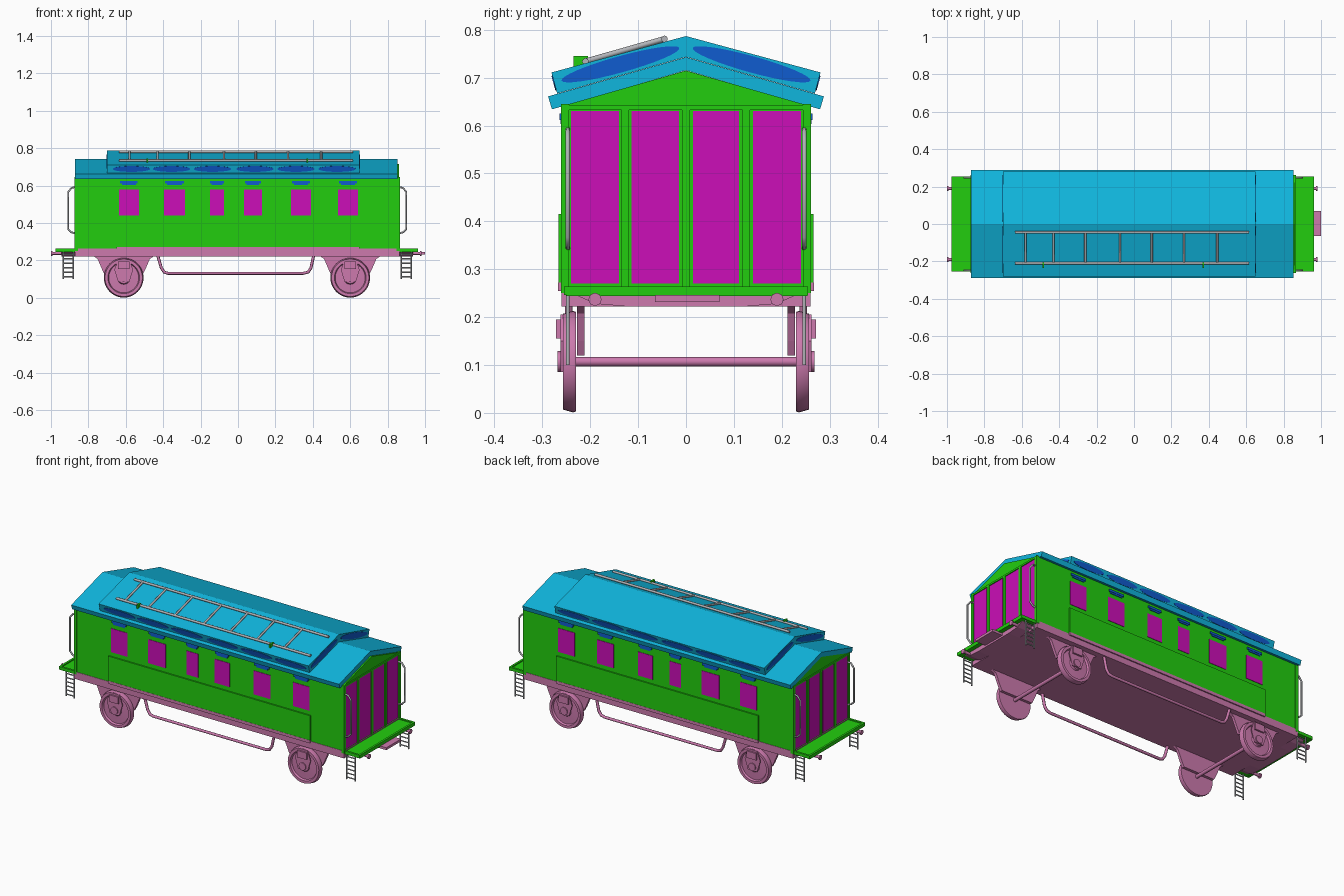
import bpy, bmesh, math
from mathutils import Vector as V

if "Cube" in bpy.data.objects:
    bpy.data.objects.remove(bpy.data.objects["Cube"])


def material(name, r, g, b):
    m = bpy.data.materials.new(name)
    lin = [(c / 255 / 12.92) if c < 11 else ((c / 255 + 0.055) / 1.055) ** 2.4 for c in (r, g, b)]
    m.diffuse_color = (*lin, 1)
    m.use_nodes = True
    m.node_tree.nodes["Principled BSDF"].inputs["Base Color"].default_value = m.diffuse_color
    return m


GREEN = material("green", 34, 206, 14)
CYAN = material("cyan", 16, 182, 222)
BLUE = material("blue", 16, 92, 208)
MAGENTA = material("magenta", 204, 14, 184)
PINK = material("pink", 205, 122, 174)
GREY = material("grey", 178, 180, 184)


def finish(name, bm, mat, smooth=False):
    bmesh.ops.recalc_face_normals(bm, faces=bm.faces)
    me = bpy.data.meshes.new(name)
    bm.to_mesh(me)
    bm.free()
    me.materials.append(mat)
    ob = bpy.data.objects.new(name, me)
    bpy.context.collection.objects.link(ob)
    if smooth:
        bpy.context.view_layer.objects.active = ob
        ob.select_set(True)
        bpy.ops.object.shade_smooth_by_angle(angle=math.radians(35))
        ob.select_set(False)
    return ob


def prism(name, pts, vec, mat, smooth=False):
    bm = bmesh.new()
    a = [bm.verts.new(V(p)) for p in pts]
    b = [bm.verts.new(V(p) + V(vec)) for p in pts]
    bm.faces.new(a)
    bm.faces.new(b[::-1])
    for i in range(len(a)):
        j = (i + 1) % len(a)
        bm.faces.new((a[i], a[j], b[j], b[i]))
    return finish(name, bm, mat, smooth)


def box(name, x, y, z, mat):
    pts = [(x[0], y[0], z[0]), (x[1], y[0], z[0]), (x[1], y[1], z[0]), (x[0], y[1], z[0])]
    return prism(name, pts, (0, 0, z[1] - z[0]), mat)


def ellipse(name, c, u, v, vec, mat, n=32):
    pts = [V(c) + V(u) * math.cos(t) + V(v) * math.sin(t)
           for t in (2 * math.pi * i / n for i in range(n))]
    return prism(name, pts, vec, mat, True)


def tube(name, pts, r, mat):
    cu = bpy.data.curves.new(name, 'CURVE')
    cu.dimensions = '3D'
    cu.bevel_depth, cu.bevel_resolution, cu.use_fill_caps = r, 2, True
    sp = cu.splines.new('POLY')
    sp.points.add(len(pts) - 1)
    for p, q in zip(sp.points, pts):
        p.co = (*q, 1)
    cu.materials.append(mat)
    ob = bpy.data.objects.new(name, cu)
    bpy.context.collection.objects.link(ob)


def chevron(name, x0, x1, top, bottom, mat):
    # each side given as (half width, eave z, ridge z)
    (w, e, r), (w2, e2, r2) = top, bottom
    pts = [(-w, e), (0, r), (w, e), (w2, e2), (0, r2), (-w2, e2)]
    prism(name, [(x0, y, z) for y, z in pts], (x1 - x0, 0, 0), mat)


def wheel(name, x, s):
    # lathed wheel: (radius, distance from centre line)
    prof = [(0, .230), (.104, .230), (.106, .236), (.100, .257), (.085, .257),
            (.080, .246), (.035, .248), (.030, .257), (0, .257)]
    bm = bmesh.new()
    vs = [bm.verts.new((x, s * d, .107 + r)) for r, d in prof]
    es = [bm.edges.new(p) for p in zip(vs, vs[1:])]
    bmesh.ops.spin(bm, geom=vs + es, cent=(x, 0, .107), axis=(0, 1, 0),
                   angle=2 * math.pi, steps=40)
    bmesh.ops.remove_doubles(bm, verts=bm.verts, dist=1e-5)
    finish(name, bm, PINK, True)


# Coach body with gabled ends, floor frame and roofs
X0, X1 = -.868, .860
gable = [(-.258, .25), (.258, .25), (.258, .641), (0, .715), (-.258, .641)]
prism("body", [(X0, y, z) for y, z in gable], (X1 - X0, 0, 0), GREEN)
box("underframe", (X0 - .004, X1 + .004), (-.26, .26), (.222, .264), PINK)
chevron("lower_roof", -.872, .852, (.288, .661, .743), (.280, .634, .7155), CYAN)
chevron("upper_roof", -.70, .65, (.281, .711, .787), (.269, .667, .7435), CYAN)

windows = [(-.636, -.53), (-.396, -.283), (-.15, -.075), (.032, .128), (.283, .39), (.535, .642)]
for s in (-1, 1):
    # Side panel, sill, windows and vents
    box("side_panel", (-.65, .65), sorted((s * .25, s * .266)), (.272, .415), GREEN)
    box("side_sill", (-.65, .65), sorted((s * .25, s * .267)), (.255, .272), PINK)
    for a, b in windows:
        m = (a + b) / 2
        h = max(.038, (b - a) / 2 - .006)
        box("window", (a, b), sorted((s * .255, s * .2605)), (.44, .578), MAGENTA)
        box("vent_top", (m - h, m + h), sorted((s * .255, s * .264)), (.612, .625), BLUE)
        box("vent_base", (m - h * .8, m + h * .8), sorted((s * .255, s * .262)), (.603, .612), BLUE)
    # Oval roof lights along the eaves and on the ends of the upper roof
    out = V((0, s * .965, -.263)) * .002
    for x in (-.57, -.355, -.136, .091, .31, .53):
        ellipse("eave_light", (x, s * .275, .689), (.10, 0, 0), (0, s * .0042, .0154), out, BLUE)
    for x, d in ((-.70, -.002), (.65, .002)):
        ellipse("roof_end_light", (x, s * .137, .728), (0, s * .123, -.034),
                (0, s * .0045, .0165), (d, 0, 0), BLUE)

# End walls, platforms, steps and rails
for e, wall, edge in ((-1, X0, -.975), (1, X1, .962)):
    def xs(a, b):
        return sorted((wall + e * a, wall + e * b))
    for a, b in ((-.24, -.14), (-.114, -.015), (.015, .111), (.14, .24)):
        box("end_door", xs(-.01, .003), (a, b), (.27, .631), MAGENTA)
    for y in (-.127, 0, .1255):
        box("door_post", xs(-.01, .006), (y - .008, y + .008), (.262, .638), GREEN)
    box("end_lintel", xs(-.01, .006), (-.25, .25), (.633, .643), GREEN)
    box("platform", sorted((wall, edge)), (-.248, .252), (.246, .258), GREEN)
    box("platform_lip", sorted((edge, edge - e * .012)), (-.25, .254), (.244, .264), GREEN)
    beam = [(-.23, .246), (.23, .246), (.19, .228), (.12, .222), (-.12, .222), (-.19, .228)]
    prism("headstock", [(wall, y, z) for y, z in beam], (e * .075, 0, 0), PINK)
    tip = -1.0 if e < 0 else .98
    for s in (-1, 1):
        box("corner_post", xs(-.012, .006), sorted((s * .244, s * .261)), (.25, .645), GREEN)
        box("platform_rim", sorted((wall, edge)), sorted((s * .243, s * .255)), (.246, .264), GREEN)
        tube("buffer_rod", [(wall, s * .19, .237), (tip, s * .19, .237)], .008, PINK)
        tube("buffer_head", [(tip - e * .008, s * .19, .237), (tip, s * .19, .237)], .014, PINK)
        tube("handrail", [(wall, s * .247, .592), (wall + e * .022, s * .247, .588),
                          (wall + e * .04, s * .247, .565), (wall + e * .04, s * .247, .368),
                          (wall + e * .022, s * .247, .35), (wall, s * .247, .344)], .005, GREY)
        a, b = wall + e * .012, wall + e * .066
        for x in (a, b):
            tube("step_rail", [(x, s * .247, .25), (x, s * .247, .10)], .004, GREY)
        for i in range(6):
            z = .112 + i * .024
            tube("step_rung", [(a, s * .247, z), (b, s * .247, z)], .0035, GREY)
box("coupler", (.92, 1.0), (-.065, .07), (.232, .246), PINK)

# Wheels, axles, axle guards and boxes
for x in (-.611, .60):
    tube("axle", [(x, -.266, .107), (x, .266, .107)], .010, PINK)
    for s in (-1, 1):
        wheel("wheel", x, s)
        half = [(.165, .225), (.140, .208), (.115, .15), (.10, .12)]
        prof = half + [(-dx, z) for dx, z in half[::-1]]
        prism("axle_guard", [(x + dx, s * .212, z) for dx, z in prof], (0, s * .016, 0), PINK)
        yoke = [(-.03, .205), (.03, .205), (.05, .15), (.03, .085), (-.03, .085), (-.05, .15)]
        prism("axle_yoke", [(x + dx, s * .257, z) for dx, z in yoke], (0, s * .005, 0), PINK)
        box("axle_spring", (x - .03, x + .03), sorted((s * .258, s * .272)), (.155, .195), PINK)
        ellipse("axle_box", (x, s * .257, .107), (.022, 0, 0), (0, 0, .022), (0, s * .011, 0), PINK)

# Bent truss rods under the floor
for s in (-1, 1):
    path = [(-.43, .228), (-.41, .16), (-.395, .137), (-.375, .131),
            (.35, .131), (.375, .137), (.39, .16), (.405, .228)]
    tube("truss_rod", [(x, s * .245, z) for x, z in path], .008, PINK)

# Ladder lying on the front roof slope, on two brackets
for y, z in ((-.045, .781), (-.21, .734)):
    tube("roof_ladder_rail", [(-.635, y, z), (.615, y, z)], .007, GREY)
for x in (-.58, -.43, -.26, -.075, .095, .267, .445):
    tube("roof_ladder_rung", [(x, -.045, .781), (x, -.21, .734)], .006, GREY)
for x in (-.485, .37):
    box("ladder_bracket", (x - .005, x + .005), (-.235, -.205), (.722, .745), GREEN)
